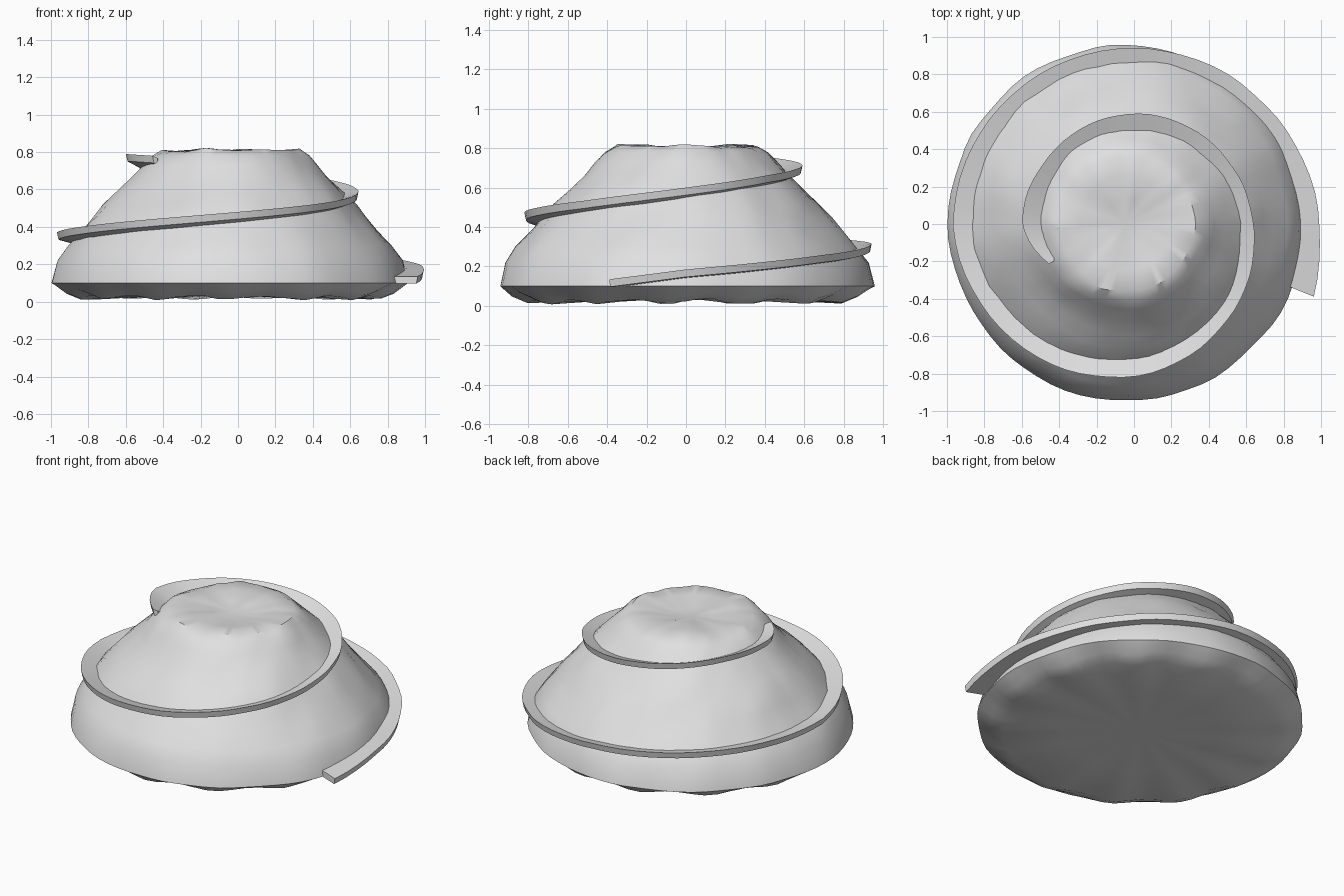
import bpy, bmesh, math
from mathutils import Vector, noise

if "Cube" in bpy.data.objects:
    bpy.data.objects.remove(bpy.data.objects["Cube"])

stone = bpy.data.materials.new("pale grey stone")
stone.diffuse_color = (0.75, 0.75, 0.75, 1)
stone.use_nodes = True
stone.node_tree.nodes["Principled BSDF"].inputs["Base Color"].default_value = stone.diffuse_color


def lerp_table(table, t):
    """Interpolate rows of (key, values...) at key t."""
    for a, b in zip(table, table[1:]):
        if t <= b[0]:
            f = (t - a[0]) / (b[0] - a[0])
            return [p + (q - p) * f for p, q in zip(a[1:], b[1:])]
    return list(table[-1][1:])


def finish(name, bm, angle):
    bmesh.ops.recalc_face_normals(bm, faces=bm.faces)
    me = bpy.data.meshes.new(name)
    bm.to_mesh(me)
    bm.free()
    me.materials.append(stone)
    ob = bpy.data.objects.new(name, me)
    bpy.context.collection.objects.link(ob)
    bpy.ops.object.select_all(action='DESELECT')
    ob.select_set(True)
    bpy.context.view_layer.objects.active = ob
    bpy.ops.object.shade_smooth_by_angle(angle=math.radians(angle))
    return ob


# Rocky mound: a lathed profile (radius, height) roughened with noise
profile = [(0.45, 0.03), (0.80, 0.022), (0.88, 0.055), (0.95, 0.10), (0.92, 0.22),
           (0.86, 0.30), (0.79, 0.38), (0.73, 0.45), (0.67, 0.52), (0.61, 0.58),
           (0.53, 0.66), (0.46, 0.73), (0.41, 0.78), (0.36, 0.808),
           (0.25, 0.812), (0.12, 0.795)]
SIDES = 72
CX, CY = -0.042, 0.005
bm = bmesh.new()
rings = []
for r, z in profile:
    ring = []
    for i in range(SIDES):
        a = 2 * math.pi * i / SIDES
        d = Vector((math.cos(a), math.sin(a), 0))
        p = d * r + Vector((0, 0, z))
        n1 = noise.noise(p * 4.0 + Vector((3, 7, 1)))
        n2 = noise.noise(p * 11.0)
        rr, zz = r, z
        if z > 0.25 and r > 0.3:            # uneven slopes
            rr += 0.022 * n1 + 0.010 * n2
            dent = math.exp(-((math.degrees(a) - 238) / 22) ** 2)
            rr -= 0.04 * dent * max(0, 1 - abs(z - 0.62) / 0.15)
        elif z > 0.09 and r > 0.3:          # skirt wall
            rr += 0.012 * n1
        if z < 0.06 and r > 0.5:            # scalloped underside rim
            zz += 0.012 * math.sin(13 * a) + 0.012 * n2
            rr += 0.02 * n2
        if z > 0.78:                        # lumpy summit
            zz += 0.022 * n1 + 0.008 * n2
        ring.append(bm.verts.new((CX + rr * d.x, CY + rr * d.y, max(0, zz))))
    rings.append(ring)
for lo, hi in zip(rings, rings[1:]):
    for i in range(SIDES):
        j = (i + 1) % SIDES
        bm.faces.new((lo[i], lo[j], hi[j], hi[i]))
for ring, z in ((rings[0], 0.03), (rings[-1], 0.79)):
    c = bm.verts.new((CX, CY, z))
    for i in range(SIDES):
        bm.faces.new((c, ring[i], ring[(i + 1) % SIDES]))
finish("mound", bm, 35)

# Spiral path: angle -> outer radius, outer top height, inward slope, width
path = [(-22, 1.035, 0.135, 0.00, 0.22), (0, 0.99, 0.185, 0.05, 0.22),
        (45, 0.945, 0.255, 0.15, 0.20), (90, 0.94, 0.315, 0.25, 0.20),
        (135, 0.95, 0.345, 0.25, 0.20), (180, 0.97, 0.37, 0.25, 0.20),
        (225, 0.895, 0.425, 0.25, 0.20), (270, 0.815, 0.48, 0.25, 0.20),
        (315, 0.715, 0.535, 0.28, 0.18), (360, 0.635, 0.60, 0.30, 0.18),
        (405, 0.60, 0.665, 0.32, 0.17), (450, 0.59, 0.715, 0.35, 0.17),
        (495, 0.58, 0.755, 0.45, 0.17), (540, 0.60, 0.79, 0.50, 0.17),
        (555, 0.55, 0.785, 0.45, 0.12), (565, 0.505, 0.78, 0.40, 0.03)]
THICK = 0.038
STEPS = 110
bm = bmesh.new()
sections = []
for s in range(STEPS + 1):
    t = -22 + 587 * s / STEPS
    r, z, slope, w = lerp_table(path, t)
    a = math.radians(t)
    r += 0.006 * noise.noise(Vector((t * 0.06, 0, 0)))
    sections.append([bm.verts.new((q * math.cos(a), q * math.sin(a), h)) for q, h in (
        (r, z), (r - w, z - slope * w),
        (r - w, z - slope * w - THICK), (r - 0.008, z - THICK))])
for p, q in zip(sections, sections[1:]):
    for i in range(4):
        j = (i + 1) % 4
        bm.faces.new((p[i], p[j], q[j], q[i]))
bm.faces.new(sections[0])
bm.faces.new(sections[-1])
finish("spiral_path", bm, 30)
